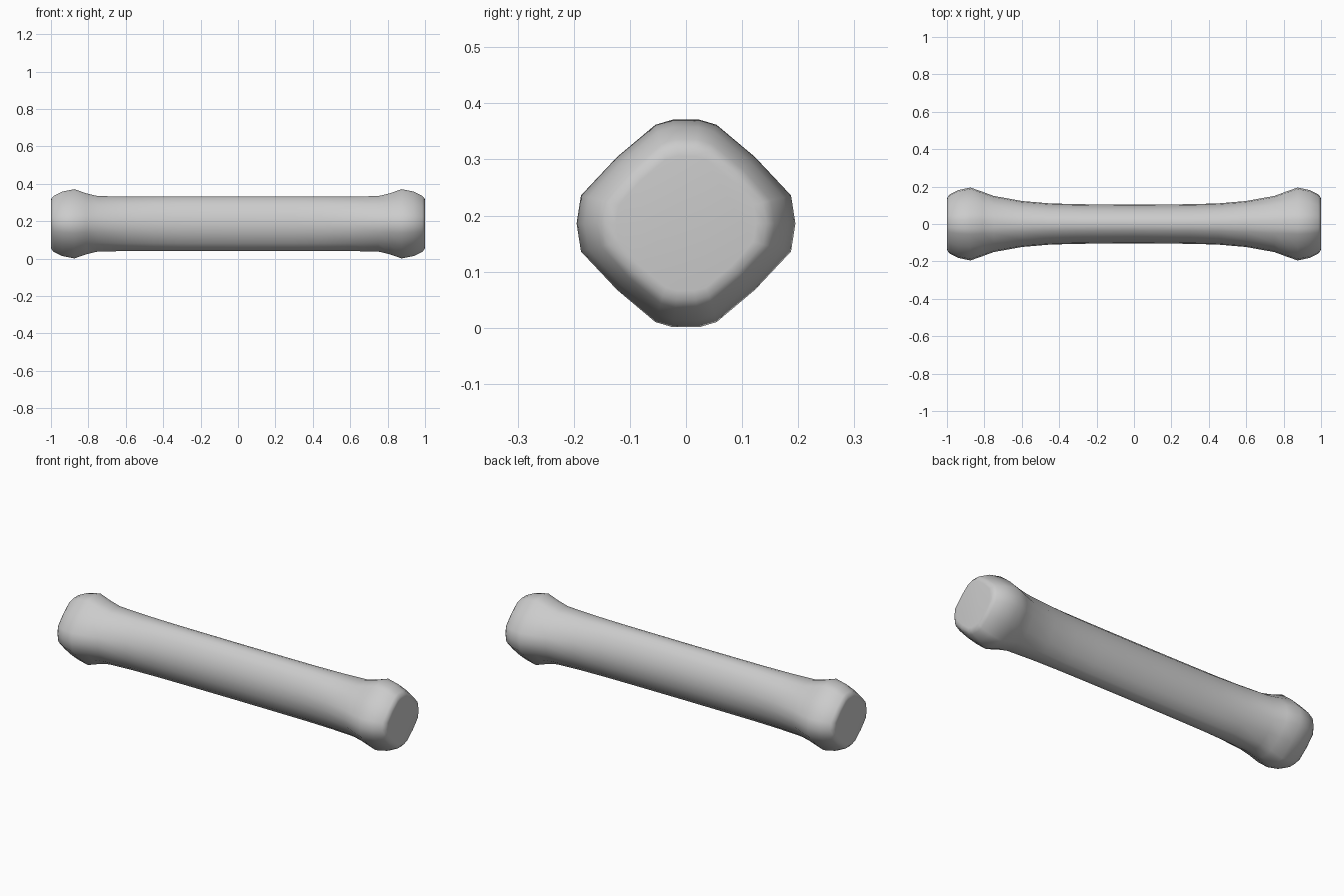
import bpy, bmesh, math

if "Cube" in bpy.data.objects:
    bpy.data.objects.remove(bpy.data.objects["Cube"])

CZ = 0.186
# quarter of the rounded-diamond knob section (unit radius) and matching round angles
DIAMOND = [(1, 0), (0.96, 0.27), (0.63, 0.64), (0.28, 0.95), (0.12, 1.0)]
ANGLES = [0, 18, 45, 70, 83]
# half of the bar: x, half width, half height, roundness (0 diamond, 1 ellipse)
STATIONS = [(0.0, 0.103, 0.147, 1), (0.3, 0.106, 0.147, 1), (0.45, 0.110, 0.147, 1),
            (0.6, 0.123, 0.147, 1), (0.75, 0.150, 0.149, 0.75), (0.81, 0.172, 0.163, 0.3),
            (0.875, 0.195, 0.185, 0), (0.94, 0.181, 0.172, 0),
            (0.985, 0.158, 0.150, 0.1), (0.998, 0.143, 0.136, 0.1), (1.0, 0.125, 0.12, 0.1)]


def section(ry, rz, t):
    q = []
    for (dy, dz), a in zip(DIAMOND, ANGLES):
        a = math.radians(a)
        q.append((ry * (dy * (1 - t) + math.cos(a) * t), rz * (dz * (1 - t) + math.sin(a) * t)))
    top = q + [(-y, z) for y, z in reversed(q)]
    return top + [(y, -z) for y, z in reversed(top[1:-1])]


# bar with two knobbed ends, lofted along x
bm = bmesh.new()
rings = []
for x, ry, rz, t in [(-s[0], *s[1:]) for s in reversed(STATIONS[1:])] + STATIONS:
    rings.append([bm.verts.new((x, y, CZ + z)) for y, z in section(ry, rz, t)])
for a, b in zip(rings, rings[1:]):
    n = len(a)
    for i in range(n):
        j = (i + 1) % n
        bm.faces.new((a[i], a[j], b[j], b[i]))
bm.faces.new(rings[0])
bm.faces.new(rings[-1])
bmesh.ops.recalc_face_normals(bm, faces=bm.faces)
me = bpy.data.meshes.new("knobbed_bar")
bm.to_mesh(me)
bm.free()
bar = bpy.data.objects.new("knobbed_bar", me)
bpy.context.collection.objects.link(bar)
bpy.context.view_layer.objects.active = bar
bar.select_set(True)
bpy.ops.object.shade_smooth_by_angle(angle=math.radians(50))
